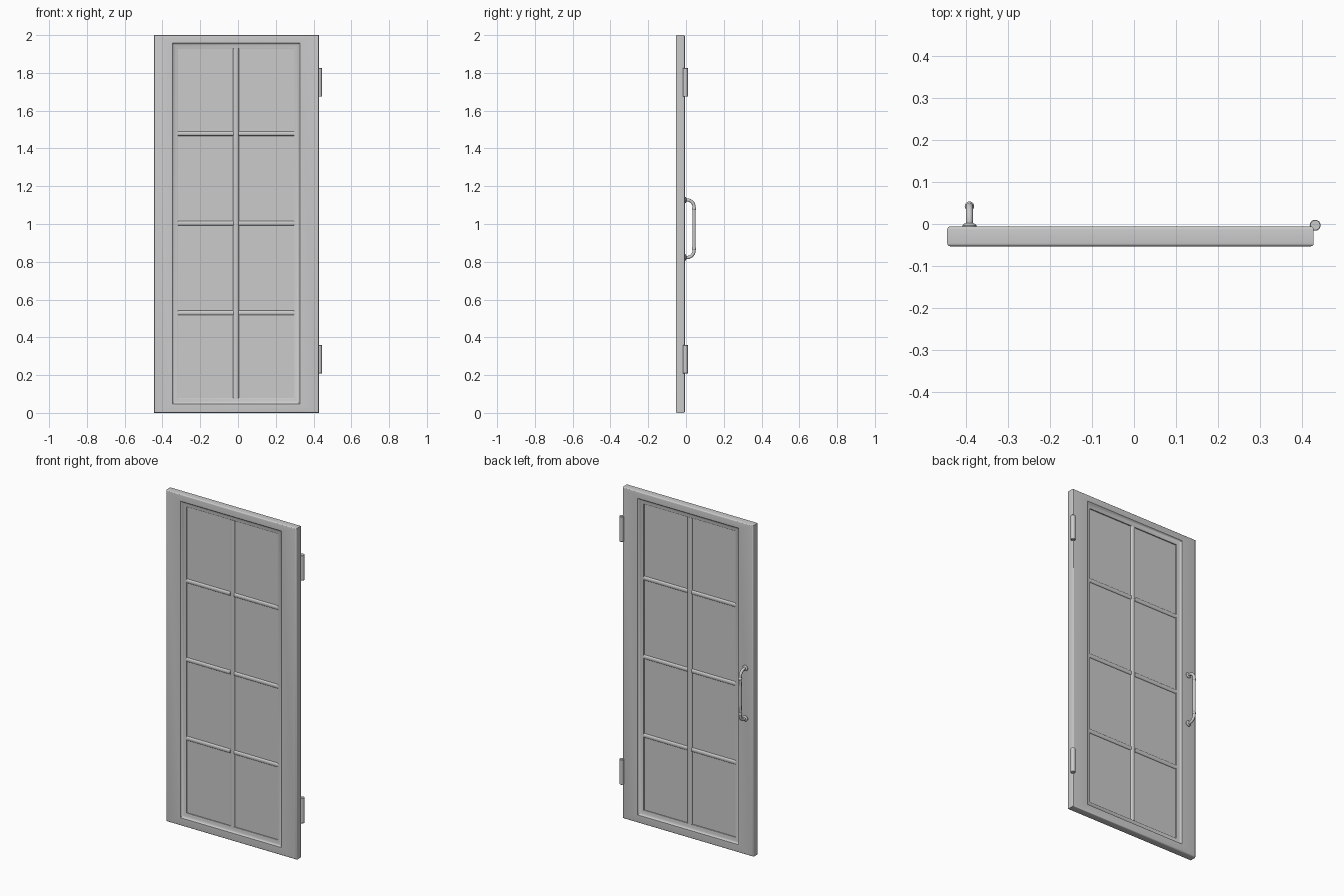
import bpy, bmesh, math
from mathutils import Vector

if "Cube" in bpy.data.objects:
    bpy.data.objects.remove(bpy.data.objects["Cube"])

YF, YB = -0.053, -0.006            # front and back faces of the door
YM = (YF + YB) / 2
HALF = (YB - YF) / 2
DOOR = (-0.445, 0.428, 0.0, 2.0)   # x0, x1, z0, z1
OPEN = (-0.317, 0.296, 0.079, 1.928)
MID_X = -0.011


def make(name, bm, angle=35):
    bmesh.ops.recalc_face_normals(bm, faces=bm.faces)
    me = bpy.data.meshes.new(name)
    bm.to_mesh(me)
    bm.free()
    ob = bpy.data.objects.new(name, me)
    bpy.context.collection.objects.link(ob)
    bpy.ops.object.select_all(action='DESELECT')
    ob.select_set(True)
    bpy.context.view_layer.objects.active = ob
    bpy.ops.object.shade_smooth_by_angle(angle=math.radians(angle))
    return ob


def loft(bm, loops, closed=False, caps=True):
    """Skin a series of equally sized point loops."""
    rings = [[bm.verts.new(p) for p in lp] for lp in loops]
    n = len(rings[0])
    pairs = list(zip(rings, rings[1:])) + ([(rings[-1], rings[0])] if closed else [])
    for a, b in pairs:
        for i in range(n):
            j = (i + 1) % n
            bm.faces.new((a[i], a[j], b[j], b[i]))
    if caps and not closed:
        bm.faces.new(rings[0])
        bm.faces.new(rings[-1])


def rect(box, inset, y):
    x0, x1, z0, z1 = box
    return [(x0 + inset, y, z0 + inset), (x1 - inset, y, z0 + inset),
            (x1 - inset, y, z1 - inset), (x0 + inset, y, z1 - inset)]


# Frame: half profile from outer edge to opening, mirrored front to back
r = 0.007
half = [(DOOR, r * (1 - math.cos(a)), HALF - r * (1 - math.sin(a)))
        for a in (0, math.pi / 8, math.pi / 4, 3 * math.pi / 8, math.pi / 2)]
half += [(OPEN, -0.031, HALF), (OPEN, -0.028, HALF - 0.004), (OPEN, -0.021, HALF - 0.008),
         (OPEN, -0.012, HALF - 0.010), (OPEN, -0.004, HALF - 0.011),
         (OPEN, 0.0, HALF - 0.013)]
bm = bmesh.new()
loft(bm, [rect(b, d, YM - y) for b, d, y in half] +
     [rect(b, d, YM + y) for b, d, y in reversed(half)], closed=True)
make("door_frame", bm)

# Glass panel
bm = bmesh.new()
loft(bm, [rect(OPEN, -0.004, YM - 0.004), rect(OPEN, -0.004, YM + 0.004)])
make("glass_panel", bm)


def bar(name, a, b, half_w, half_d):
    """Glazing bar with flat sides and rounded front and back."""
    a, b = Vector(a), Vector(b)
    w = Vector((1, 0, 0)) if abs((b - a).z) > 0.1 else Vector((0, 0, 1))
    d = Vector((0, 1, 0))
    prof = []
    for s in (1, -1):
        for k in range(7):
            t = math.pi * k / 6
            prof.append((math.cos(t) * s * half_w,
                         s * (0.006 + (half_d - 0.006) * math.sin(t))))
    bm = bmesh.new()
    loft(bm, [[p + w * u + d * v for u, v in prof] for p in (a, b)])
    make(name, bm, 50)


# Glazing bars: one upright, three rows of crossbars
bar("vertical_glazing_bar", (MID_X, YM, OPEN[2] - 0.002), (MID_X, YM, OPEN[3] + 0.002), 0.015, 0.014)
for i, z in enumerate((0.529, 1.004, 1.479)):
    bar(f"left_crossbar_{i}", (OPEN[0] - 0.002, YM, z), (MID_X - 0.013, YM, z), 0.012, 0.012)
    bar(f"right_crossbar_{i}", (MID_X + 0.013, YM, z), (OPEN[1] + 0.002, YM, z), 0.012, 0.012)


def tube(name, path, n=20):
    """Round tube in the yz plane; path entries are (y, z, radius, angle)."""
    bm = bmesh.new()
    loops = []
    for y, z, rad, ang in path:
        u = Vector((0, -math.sin(ang), math.cos(ang)))
        c = Vector((HX, y, z))
        loops.append([c + Vector((rad * math.cos(2 * math.pi * k / n), 0, 0))
                      + u * rad * math.sin(2 * math.pi * k / n) for k in range(n)])
    loft(bm, loops)
    return make(name, bm)


# Pull handle on the back, mirrored about its middle height
HX, HZ, HY = -0.392, 0.975, 0.0425
DOWN = -math.pi / 2
R = 0.036
for s, tag in ((1, "upper"), (-1, "lower")):
    z = HZ + s * 0.152
    tube(f"{tag}_handle_rose", [(YB - 0.001, z, 0.017, 0), (YB + 0.003, z, 0.017, 0),
                                (YB + 0.006, z, 0.014, 0), (YB + 0.008, z, 0.009, 0)])
    neck = [(YB, z, 0.0085, 0)]
    for k in range(11):
        t = math.pi / 2 * k / 10
        neck.append((HY - R + R * math.sin(t), z - s * R * (1 - math.cos(t)), 0.0085, -s * t))
    neck.append((HY, HZ + s * 0.105, 0.0085, s * DOWN))
    tube(f"{tag}_handle_neck", neck)
    zc = HZ + s * 0.106
    tube(f"{tag}_handle_collar", [(HY, zc + o, q, DOWN) for o, q in
                                  ((0.007, 0.008), (0.004, 0.0105), (0, 0.0112),
                                   (-0.004, 0.0105), (-0.007, 0.008))])
tube("handle_grip", [(HY, HZ + 0.106, 0.008, DOWN), (HY, HZ + 0.05, 0.0087, DOWN),
                     (HY, HZ, 0.009, DOWN), (HY, HZ - 0.05, 0.0087, DOWN),
                     (HY, HZ - 0.106, 0.008, DOWN)])

# Hinge barrels at the back right edge
HX = 0.4315
for z, tag in ((1.75, "upper"), (0.284, "lower")):
    tube(f"{tag}_hinge", [(-0.003, z + o, q, DOWN) for o, q in
                          ((0.076, 0.0115), (0.074, 0.013), (-0.074, 0.013), (-0.076, 0.0115))], 24)
